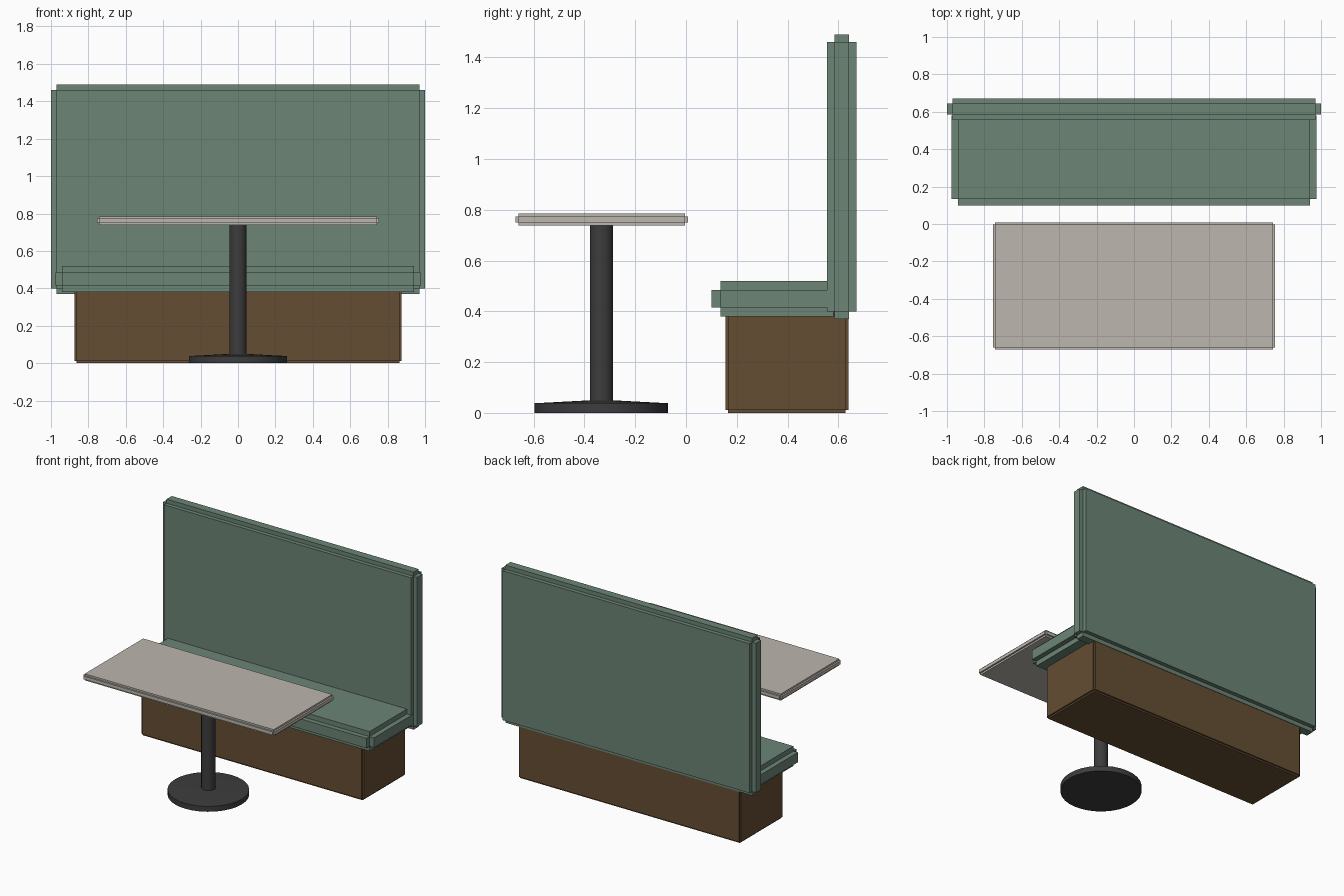
import bpy, bmesh, math
from itertools import product

if "Cube" in bpy.data.objects:
    bpy.data.objects.remove(bpy.data.objects["Cube"])


def material(name, rgb):
    m = bpy.data.materials.new(name)
    m.diffuse_color = (*rgb, 1)
    m.use_nodes = True
    m.node_tree.nodes["Principled BSDF"].inputs["Base Color"].default_value = m.diffuse_color
    return m


green = material("green upholstery", (0.150, 0.232, 0.182))
wood = material("brown wood", (0.130, 0.075, 0.033))
stone = material("pale grey laminate", (0.505, 0.470, 0.420))
metal = material("dark metal", (0.046, 0.046, 0.046))


def make_object(name, bm, mat):
    bmesh.ops.remove_doubles(bm, verts=bm.verts, dist=1e-5)
    bmesh.ops.recalc_face_normals(bm, faces=bm.faces)
    me = bpy.data.meshes.new(name)
    bm.to_mesh(me)
    bm.free()
    me.materials.append(mat)
    ob = bpy.data.objects.new(name, me)
    bpy.context.collection.objects.link(ob)
    return ob


def notched_box(name, lo, hi, b, mat):
    """Box whose edges and corners are cut back in square steps of size b."""
    cuts = [(l, l + b, h - b, h) for l, h in zip(lo, hi)]

    def solid(c):
        return all(0 <= i <= 2 for i in c) and sum(i != 1 for i in c) <= 1

    bm = bmesh.new()
    for cell in product(range(3), repeat=3):
        if not solid(cell):
            continue
        for axis, side in product(range(3), (0, 1)):
            near = list(cell)
            near[axis] += 2 * side - 1
            if solid(near):
                continue
            u, v = (axis + 1) % 3, (axis + 2) % 3
            ring = []
            for du, dv in ((0, 0), (1, 0), (1, 1), (0, 1)):
                k = list(cell)
                k[axis] += side
                k[u] += du
                k[v] += dv
                ring.append(bm.verts.new([cuts[a][k[a]] for a in range(3)]))
            bm.faces.new(ring if side else ring[::-1])
    return make_object(name, bm, mat)


def lathe(name, profile, centre_y, mat, sides=32):
    bm = bmesh.new()
    vs = [bm.verts.new((r, 0, z)) for r, z in profile]
    es = [bm.edges.new(p) for p in zip(vs, vs[1:])]
    bmesh.ops.spin(bm, geom=vs + es, cent=(0, 0, 0), axis=(0, 0, 1),
                   angle=2 * math.pi, steps=sides)
    ob = make_object(name, bm, mat)
    ob.location.y = centre_y
    return ob


# Bench
notched_box("bench_base", (-0.875, 0.155, 0.0), (0.875, 0.640, 0.40), 0.011, wood)
notched_box("seat_cushion", (-0.975, 0.100, 0.38), (0.975, 0.615, 0.52), 0.035, green)
notched_box("backrest", (-1.0, 0.556, 0.37), (1.0, 0.672, 1.49), 0.029, green)

# Table
notched_box("table_top", (-0.755, -0.672, 0.738), (0.755, 0.008, 0.785), 0.012, stone)
base = lathe("table_foot", [(0, 0), (0.263, 0), (0.263, 0.038), (0, 0.052)], -0.333, metal)
post = lathe("table_post", [(0, 0.03), (0.046, 0.03), (0.046, 0.740), (0, 0.740)], -0.333, metal)

# Smooth round parts, keeping rims sharp
for ob in (base, post):
    bpy.ops.object.select_all(action='DESELECT')
    ob.select_set(True)
    bpy.context.view_layer.objects.active = ob
    bpy.ops.object.shade_smooth_by_angle(angle=math.radians(40))
